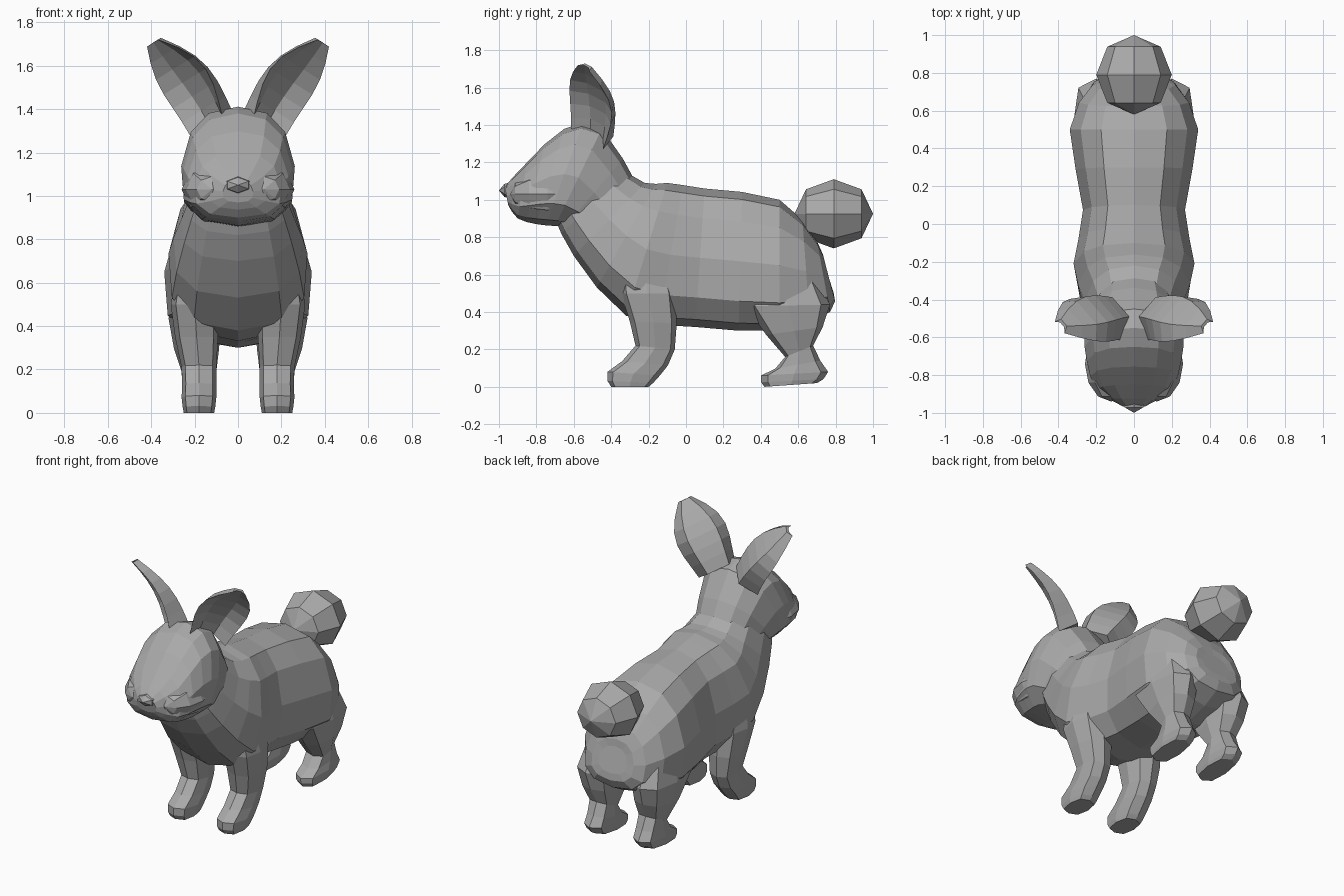
import bpy
import bmesh
import math
from mathutils import Matrix, Vector

cube = bpy.data.objects.get("Cube")
if cube:
    bpy.data.objects.remove(cube, do_unlink=True)

shade = [0.4, 0.4, 0.4, 1]
grey = bpy.data.materials.new("fur grey")
grey.use_nodes = True
grey.diffuse_color = shade
grey.node_tree.nodes["Principled BSDF"].inputs["Base Color"].default_value = shade


def finish(name, bm, mirror):
    """Turn a bmesh into a flat-shaded grey object, mirrored if paired."""
    bmesh.ops.recalc_face_normals(bm, faces=bm.faces)
    mesh = bpy.data.meshes.new(name)
    bm.to_mesh(mesh)
    bm.free()
    mesh.materials.append(grey)
    part = bpy.data.objects.new(name, mesh)
    bpy.context.collection.objects.link(part)
    if mirror:
        part.modifiers.new("mirror", 'MIRROR')


def skin(name, rings, mirror=False):
    """Bridge rings of points into a closed part."""
    bm = bmesh.new()
    loops = [[bm.verts.new(point) for point in points] for points in rings]
    for near, far in zip(loops, loops[1:]):
        for i in range(len(near)):
            bm.faces.new((near[i - 1], near[i], far[i], far[i - 1]))
    bm.faces.new(loops[0])
    bm.faces.new(loops[-1])
    finish(name, bm, mirror)


def ball(name, centre, radii, segments, rings, mirror=False):
    """Faceted ellipsoid with its poles along y."""
    bm = bmesh.new()
    turn = Matrix.Rotation(math.pi / 2, 4, 'X')
    place = Matrix.Translation(centre) @ Matrix.Diagonal((*radii, 1)) @ turn
    bmesh.ops.create_uvsphere(bm, u_segments=segments, v_segments=rings, radius=1, matrix=place)
    finish(name, bm, mirror)


def ring(top_y, top_z, low_y, low_z, half, centre_x=0, sides=12, square=0.8, taper=0):
    """Rounded ring across x, spanning two points of the side profile."""
    top, low = Vector((centre_x, top_y, top_z)), Vector((centre_x, low_y, low_z))
    points = []
    for i in range(sides):
        angle = math.tau * i / sides
        up, out = (math.copysign(abs(v) ** square, v) for v in (math.cos(angle), math.sin(angle)))
        width = half * out * (1 - taper * up)
        points.append((top + low) / 2 + (top - low) / 2 * up + Vector((width, 0, 0)))
    return points


def with_midpoints(rows):
    """Add a curved in-between row to every pair of rows."""
    padded = [rows[0], *rows, rows[-1]]
    result = []
    for before, start, end, after in zip(padded, padded[1:], padded[2:], padded[3:]):
        result.append(start)
        result.append([(9 * (b + c) - a - d) / 16 for a, b, c, d in zip(before, start, end, after)])
    return result + [rows[-1]]


def loft(name, rows, mirror=False, **shape):
    skin(name, [ring(*row, **shape) for row in with_midpoints(rows)], mirror)


# Torso: top point, bottom point, half width
loft("body", [
    (-0.4, 1.2, -0.7, 0.9, 0.2),
    (-0.22, 1.09, -0.6, 0.7, 0.26),
    (-0.1, 1.09, -0.32, 0.38, 0.32),
    (0.1, 1.06, 0.05, 0.32, 0.27),
    (0.5, 1, 0.5, 0.3, 0.34),
    (0.7, 0.78, 0.77, 0.4, 0.22),
    (0.74, 0.66, 0.79, 0.5, 0.1)], taper=0.12)

# Head with a narrow crown and a broad rounded muzzle
loft("head", [
    (-0.25, 1.06, -0.6, 0.86, 0.2),
    (-0.45, 1.38, -0.7, 0.86, 0.26),
    (-0.65, 1.38, -0.8, 0.87, 0.25),
    (-0.85, 1.2, -0.9, 0.9, 0.2),
    (-0.97, 1.07, -0.95, 0.97, 0.07)], taper=0.12)
ball("nose", (0, -0.9, 1.05), (0.08, 0.1, 0.05), 6, 4)
ball("cheeks", (0.12, -0.74, 1.03), (0.14, 0.2, 0.12), 8, 6, mirror=True)

# Legs: front point, back point, half width, centre x
loft("front_legs", [
    (-0.35, 0.8, -0.15, 0.8, 0.05, 0.19),
    (-0.35, 0.5, -0.06, 0.5, 0.11, 0.2),
    (-0.27, 0.22, -0.06, 0.2, 0.08, 0.18),
    (-0.42, 0.08, -0.14, 0.06, 0.08, 0.18),
    (-0.4, 0, -0.2, 0, 0.07, 0.18)], mirror=True, sides=8, square=0.7)
loft("hind_legs", [
    (0.4, 0.8, 0.6, 0.75, 0.05, 0.18),
    (0.32, 0.43, 0.77, 0.44, 0.12, 0.2),
    (0.53, 0.16, 0.68, 0.22, 0.08, 0.18),
    (0.4, 0.06, 0.76, 0.08, 0.08, 0.18),
    (0.42, 0, 0.7, 0.02, 0.07, 0.18)], mirror=True, sides=8, square=0.7)

# Faceted tail
ball("tail", (0, 0.79, 0.925), (0.2, 0.21, 0.185), 8, 4)

# Ears: bowed, cupped sections swept outward, opening to the front and side
base, tip = Vector((0.12, -0.5, 1.33)), Vector((0.37, -0.52, 1.72))
axis = (tip - base).normalized()
across = Vector((0.6, 0.7, -0.36)).normalized()
facing = across.cross(axis)
section = [(-1, 0), (-0.4, -0.4), (0.4, -0.4), (1, 0), (0.6, -0.7), (-0.6, -0.7)]
steps = 6
ear = []
for i in range(steps + 1):
    t = i / steps
    width = min(0.12 + 0.1 * t, 0.16 * math.cos(2.6 * max(0, t - 0.5)))
    depth = 0.18 * (1 - 0.7 * t)
    middle = base.lerp(tip, t) + facing * (0.04 - 0.04 * math.sin(math.pi * t))
    ear.append([middle + across * width * u + facing * depth * v for u, v in section])
skin("ears", ear, mirror=True)
